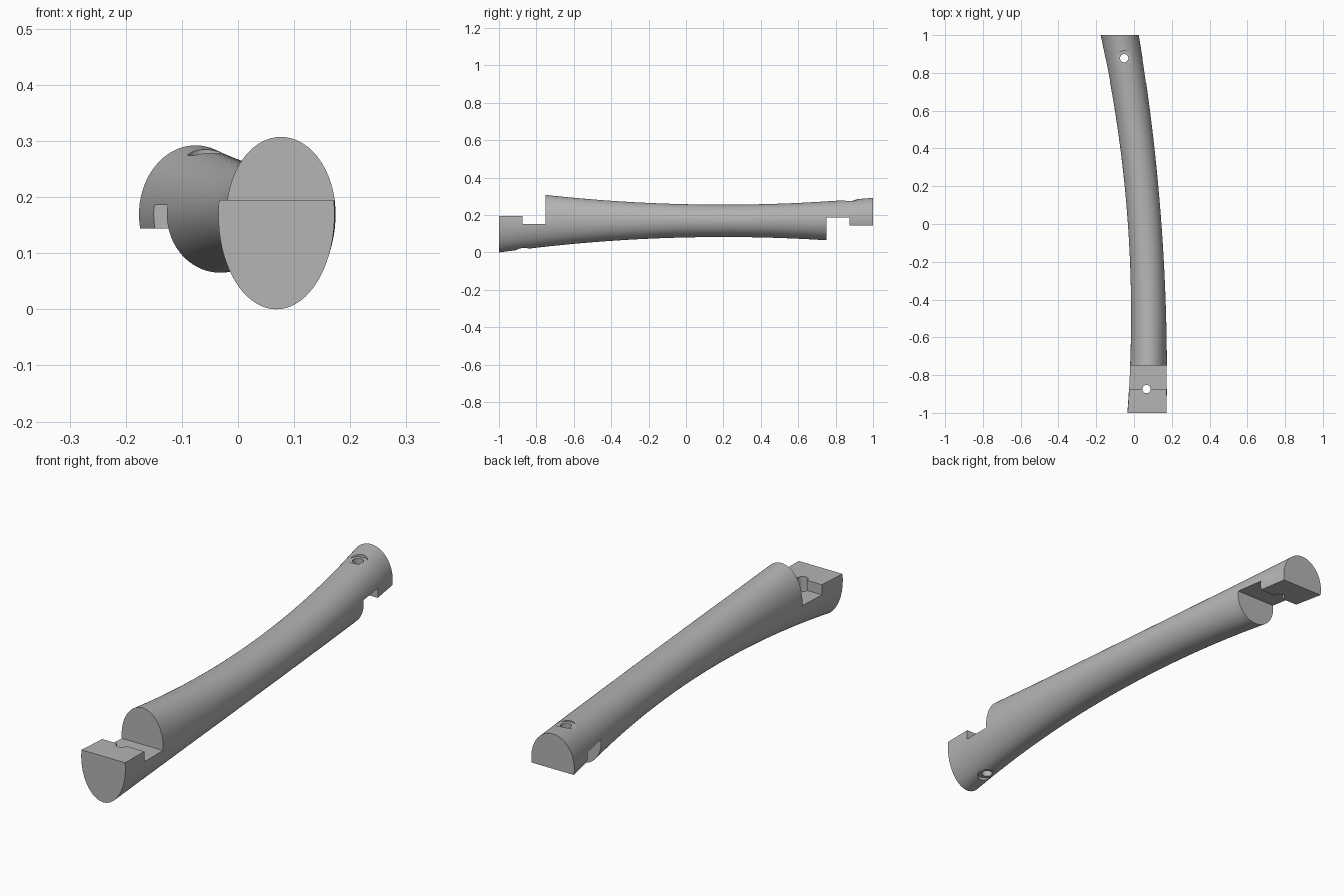
import bpy
import bmesh
from math import cos, sin, pi, radians
from mathutils import Matrix

default = bpy.data.objects.get("Cube")
if default:
    bpy.data.objects.remove(default, do_unlink=True)

MID_Z = 0.169
SIDES, STATIONS = 72, 64

grey = bpy.data.materials.new("plain grey")
grey.use_nodes = True
colour = (0.46, 0.46, 0.46, 1)
grey.diffuse_color = colour
grey.node_tree.nodes["Principled BSDF"].inputs["Base Color"].default_value = colour


def make_object(name, bm):
    bmesh.ops.recalc_face_normals(bm, faces=bm.faces[:])
    mesh = bpy.data.meshes.new(name)
    bm.to_mesh(mesh)
    bm.free()
    mesh.materials.append(grey)
    obj = bpy.data.objects.new(name, mesh)
    bpy.context.collection.objects.link(obj)
    return obj


def centre_x(y):
    return 0.078 - 0.06 * (y + 0.6) ** 2


def half_width(y):
    return 0.0887 + 0.0135 * (y - 0.05) ** 2


def half_height(y):
    return 0.0865 + 0.0573 * (y - 0.2) ** 2


# Curved bar: oval sections, slimmest near the middle
def build_bar():
    bm = bmesh.new()
    rings = []
    for i in range(STATIONS + 1):
        y = -1 + 2 * i / STATIONS
        rings.append([bm.verts.new((centre_x(y) + half_width(y) * cos(2 * pi * k / SIDES), y,
                                    MID_Z + half_height(y) * sin(2 * pi * k / SIDES)))
                      for k in range(SIDES)])
    for a, b in zip(rings, rings[1:]):
        for k in range(SIDES):
            n = (k + 1) % SIDES
            bm.faces.new((a[k], a[n], b[n], b[k]))
    bm.faces.new(rings[0])
    bm.faces.new(rings[-1])
    return make_object("curved_bar", bm)


# Stepped lap joint: a y-z profile pushed across the bar
def joint_cutter(name, profile):
    bm = bmesh.new()
    face = bm.faces.new([bm.verts.new((-0.5, y, z)) for y, z in profile])
    out = bmesh.ops.extrude_face_region(bm, geom=[face])
    verts = [v for v in out["geom"] if isinstance(v, bmesh.types.BMVert)]
    bmesh.ops.translate(bm, vec=(1, 0, 0), verts=verts)
    return make_object(name, bm)


# Upright round cutter for bolt holes and their counterbores
def hole_cutter(name, x, y, radius, low, high):
    bm = bmesh.new()
    bmesh.ops.create_cone(bm, cap_ends=True, segments=32, radius1=radius, radius2=radius,
                          depth=high - low,
                          matrix=Matrix.Translation((x, y, (low + high) / 2)))
    return make_object(name, bm)


def cut(target, cutter):
    cutter.hide_render = True
    mod = target.modifiers.new("cut", 'BOOLEAN')
    mod.operation = 'DIFFERENCE'
    mod.solver = 'EXACT'
    mod.object = cutter
    bpy.ops.object.select_all(action='DESELECT')
    bpy.context.view_layer.objects.active = target
    target.select_set(True)
    bpy.ops.object.modifier_apply(modifier=mod.name)
    bpy.data.objects.remove(cutter, do_unlink=True)


bar = build_bar()

# Front end keeps its lower half, back end its upper half
cut(bar, joint_cutter("front_joint", [(-1.2, 0.195), (-0.874, 0.195), (-0.874, 0.152),
                                      (-0.75, 0.152), (-0.75, 0.6), (-1.2, 0.6)]))
cut(bar, joint_cutter("back_joint", [(1.2, 0.144), (0.874, 0.144), (0.874, 0.186),
                                     (0.75, 0.186), (0.75, -0.3), (1.2, -0.3)]))

# Bolt holes on the step edges, with counterbores on the round side
for name, x, y, low, high in (("front", 0.066, -0.874, -0.1, 0.026),
                              ("back", -0.052, 0.878, 0.274, 0.4)):
    cut(bar, hole_cutter(name + "_counterbore", x, y, 0.038, low, high))
    cut(bar, hole_cutter(name + "_bolt_hole", x, y, 0.022, -0.2, 0.5))

bpy.ops.object.shade_smooth_by_angle(angle=radians(30))
